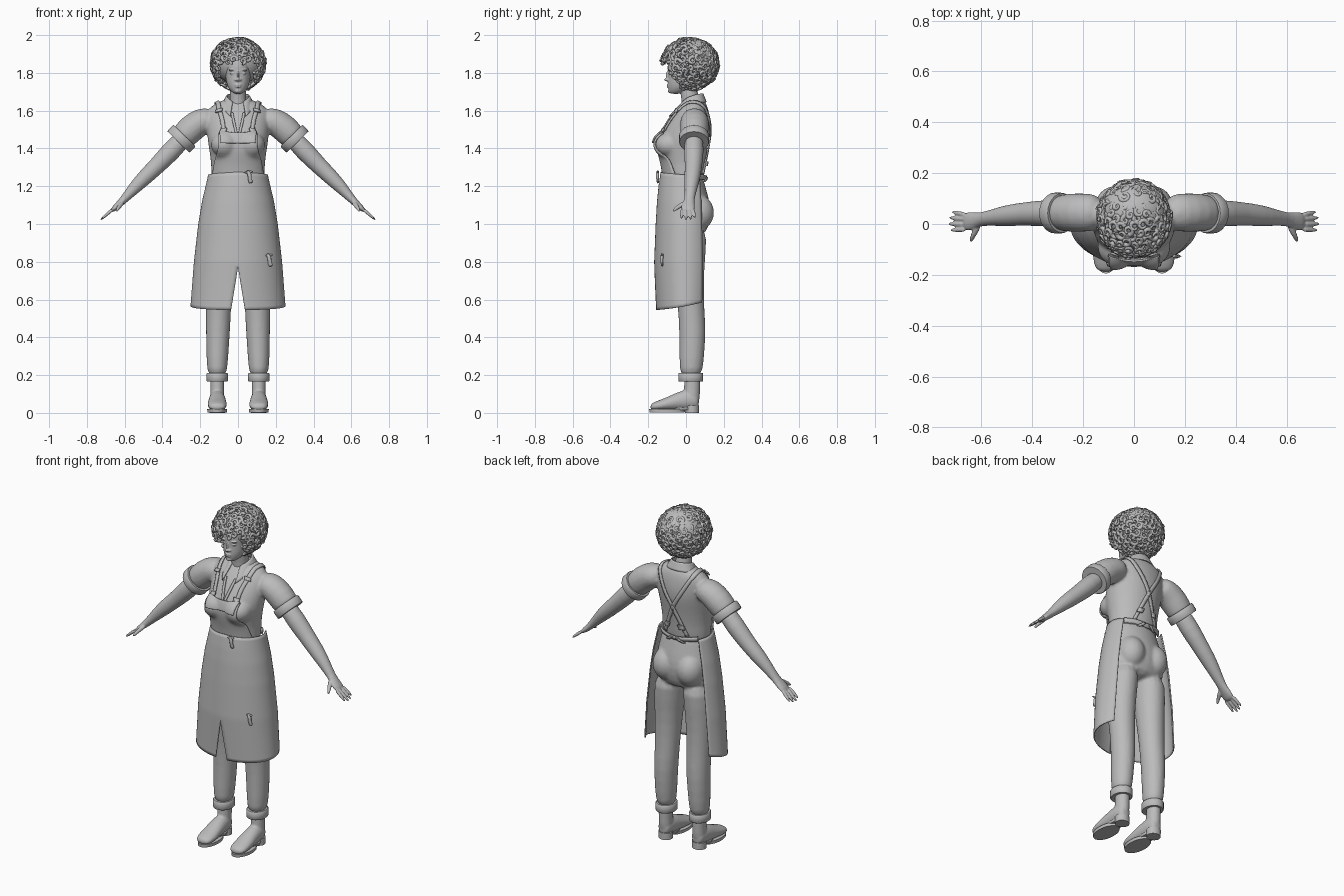
import bpy, bmesh, math, random
from math import sin, cos, pi, radians
from mathutils import Vector, Matrix

if "Cube" in bpy.data.objects:
    bpy.data.objects.remove(bpy.data.objects["Cube"])

X, Y, Z = Vector((1, 0, 0)), Vector((0, 1, 0)), Vector((0, 0, 1))
random.seed(4)
grey = bpy.data.materials.new("plain grey")
grey.use_nodes = True
grey.diffuse_color = (0.5, 0.5, 0.5, 1)
grey.node_tree.nodes["Principled BSDF"].inputs["Base Color"].default_value = (0.5, 0.5, 0.5, 1)


def loft(bm, rings, side=X, normal=None, mirror=False, n=16):
    """Closed tube through rings (x, y, z, half size along side, other half size)."""
    pts = [Vector(r[:3]) for r in rings]
    for s in ((1, -1) if mirror else (1,)):
        loops = []
        for i, r in enumerate(rings):
            t = normal or (pts[min(i + 1, len(pts) - 1)] - pts[max(i - 1, 0)]).normalized()
            u = (side - t * side.dot(t)).normalized()
            v = t.cross(u)
            loop = []
            for k in range(n):
                a = 2 * pi * k / n
                p = pts[i] + u * r[3] * cos(a) + v * r[4] * sin(a)
                loop.append(bm.verts.new((p.x * s, p.y, p.z)))
            loops.append(loop)
        for a, b in zip(loops, loops[1:]):
            for k in range(n):
                bm.faces.new((a[k], a[(k + 1) % n], b[(k + 1) % n], b[k]))
        bm.faces.new(loops[0])
        bm.faces.new(loops[-1])


def blob(bm, c, r, mirror=False):
    for s in ((1, -1) if mirror else (1,)):
        m = Matrix.Translation((c[0] * s, c[1], c[2])) @ Matrix.Diagonal(r).to_4x4()
        bmesh.ops.create_uvsphere(bm, u_segments=20, v_segments=12, radius=1, matrix=m)


def grid(bm, f, nu, nv):
    """Sheet of quads sampled from f(u, v)."""
    vs = [[bm.verts.new(f(i / nu, j / nv)) for i in range(nu + 1)] for j in range(nv + 1)]
    for j in range(nv):
        for i in range(nu):
            bm.faces.new((vs[j][i], vs[j][i + 1], vs[j + 1][i + 1], vs[j + 1][i]))


def finish(bm, name, *mods):
    bmesh.ops.recalc_face_normals(bm, faces=bm.faces)
    me = bpy.data.meshes.new(name)
    bm.to_mesh(me)
    bm.free()
    me.materials.append(grey)
    me.polygons.foreach_set("use_smooth", [True] * len(me.polygons))
    me.set_sharp_from_angle(angle=radians(45))
    ob = bpy.data.objects.new(name, me)
    bpy.context.collection.objects.link(ob)
    for kind, props in mods:
        m = ob.modifiers.new(kind.title(), kind)
        for key, val in props.items():
            setattr(m, key, val)
    return ob


def lerp(table, t):
    """Linear lookup in rows sorted by their first value."""
    for a, b in zip(table, table[1:]):
        if t <= b[0]:
            k = max(0, (t - a[0]) / (b[0] - a[0]))
            return [p + (q - p) * k for p, q in zip(a[1:], b[1:])]
    return list(table[-1][1:])


def span(rows):
    """Turn (z, half width, front y, back y) into loft rings."""
    return [(0, (f + b) / 2, z, w, (b - f) / 2) for z, w, f, b in rows]


SUB = ("SUBSURF", {"levels": 1, "render_levels": 1})
MIRROR = ("MIRROR", {})


def remesh(size, smooth):
    return [SUB, ("REMESH", {"mode": "VOXEL", "voxel_size": size, "use_smooth_shade": True}),
            ("SMOOTH", {"iterations": smooth, "factor": 0.5})]


# Shirt with short sleeves
bm = bmesh.new()
loft(bm, span([(1.20, .155, -.12, .10), (1.28, .142, -.115, .10), (1.36, .15, -.138, .11),
               (1.43, .163, -.155, .122), (1.50, .17, -.125, .134), (1.56, .17, -.088, .13),
               (1.61, .165, -.05, .12), (1.64, .12, -.02, .108), (1.665, .06, -.005, .09)]), normal=Z)
blob(bm, (.075, -.085, 1.42), (.07, .08, .065), True)
loft(bm, [(.12, .045, 1.56, .07, .06), (.19, .045, 1.548, .078, .074), (.25, .045, 1.505, .077, .077),
          (.315, .042, 1.435, .072, .074)], Y, mirror=True)
shirt = finish(bm, "shirt", *remesh(.009, 5))

bm = bmesh.new()
axis = Vector((.7, 0, -.72)).normalized()
loft(bm, [(.283, .043, 1.468, .077, .079), (.287, .043, 1.464, .08, .082),
          (.312, .043, 1.438, .08, .082), (.316, .043, 1.434, .077, .079)], Y, axis, n=24)
finish(bm, "sleeve_cuffs", MIRROR)

# Trousers
bm = bmesh.new()
loft(bm, span([(1.27, .135, -.10, .09), (1.22, .147, -.11, .098), (1.15, .163, -.12, .12),
               (1.07, .175, -.12, .138), (.99, .178, -.11, .125), (.93, .16, -.09, .095)]), normal=Z)
blob(bm, (.078, .065, 1.06), (.078, .085, .095), True)
loft(bm, [(.088, .015, 1.0, .085, .105), (.098, .01, .85, .083, .095), (.104, .015, .7, .074, .08),
          (.103, .028, .55, .068, .07), (.106, .035, .43, .065, .072), (.11, .03, .28, .058, .066),
          (.11, .025, .18, .052, .06)], normal=Z, mirror=True)
finish(bm, "trousers", *remesh(.009, 4))

bm = bmesh.new()
loft(bm, [(.11, .025, z, .053 + d, .062 + d) for z, d in
          ((.165, 0), (.17, .004), (.207, .004), (.212, 0))], normal=Z, n=24)
finish(bm, "trouser_cuffs", MIRROR)

# Shoes: upper, sole and heel
bm = bmesh.new()
loft(bm, [(.11, .03, .04, .04, .042), (.11, .03, .1, .038, .045), (.11, .033, .15, .037, .042),
          (.11, .033, .2, .042, .046)], normal=Z)
loft(bm, [(.11, .07, .06, .026, .038), (.11, .045, .07, .041, .055), (.11, -.01, .068, .045, .055),
          (.11, -.06, .058, .048, .046), (.11, -.11, .045, .053, .034), (.11, -.16, .036, .051, .026),
          (.11, -.19, .03, .032, .016)], X, Y)
finish(bm, "shoe_uppers", *remesh(.006, 3), MIRROR)
bm = bmesh.new()
loft(bm, [(.11, -.1, .002, .052, .093), (.11, -.1, .02, .053, .095)], normal=Z, n=24)
loft(bm, [(.11, -.02, .014, .036, .06), (.11, -.02, .028, .04, .06)], normal=Z, n=16)
loft(bm, [(.11, .033, 0, .04, .037), (.11, .033, .04, .041, .037)], normal=Z, n=24)
finish(bm, "soles_and_heels", MIRROR)

# Forearms and hands
bm = bmesh.new()
loft(bm, [(.27, .042, 1.475, .05, .05), (.36, .042, 1.38, .054, .054), (.425, .04, 1.312, .046, .046),
          (.49, .034, 1.25, .044, .043), (.55, .026, 1.19, .034, .034), (.605, .018, 1.128, .025, .021),
          (.635, .012, 1.10, .036, .018), (.672, .008, 1.066, .04, .013)], Y)
for k, (base, reach) in enumerate(((-.022, .9), (-.002, 1), (.018, .97), (.036, .82))):
    tip = base * 1.25 + .003
    loft(bm, [(.66, base, 1.08, .011, .011), (.66 + .035 * reach, (base + tip) / 2, 1.08 - .029 * reach, .01, .01),
              (.66 + .072 * reach, tip, 1.08 - .062 * reach, .007, .006)], Y, n=8)
loft(bm, [(.61, 0, 1.115, .014, .016), (.627, -.035, 1.095, .013, .012),
          (.637, -.055, 1.08, .011, .01), (.643, -.07, 1.066, .006, .006)], Z, n=8)
finish(bm, "arms_and_hands", *remesh(.0045, 2), MIRROR)

# Neck, head and facial features
bm = bmesh.new()
loft(bm, [(0, .03, 1.57, .06, .06), (0, .028, 1.64, .046, .05), (0, .018, 1.68, .043, .047),
          (0, .01, 1.75, .043, .047)], normal=Z)
loft(bm, span([(1.688, .018, -.083, -.03), (1.70, .036, -.091, 0), (1.72, .052, -.096, .03),
               (1.75, .063, -.098, .05), (1.79, .068, -.094, .07), (1.83, .071, -.1, .08),
               (1.88, .068, -.092, .08), (1.93, .045, -.06, .06)]), normal=Z, n=24)
for c, r in (((0, -.098, 1.764), (.012, .018, .009)), ((0, -.094, 1.785), (.007, .014, .026)),
             ((0, -.092, 1.737), (.02, .011, .005)), ((0, -.092, 1.727), (.017, .011, .006)),
             ((0, -.08, 1.705), (.02, .016, .013))):
    blob(bm, c, r)
blob(bm, (.029, -.083, 1.797), (.014, .009, .006), True)
blob(bm, (.03, -.084, 1.815), (.02, .012, .005), True)
blob(bm, (.013, -.094, 1.763), (.007, .01, .007), True)
finish(bm, "head_and_neck", *remesh(.0035, 2))

# Curly hair: a cap covered with coiled locks
bm = bmesh.new()
blob(bm, (0, .042, 1.862), (.135, .125, .122))
finish(bm, "hair_cap")
locks = bpy.data.curves.new("hair_curls", "CURVE")
locks.dimensions = "3D"
locks.bevel_depth, locks.bevel_resolution, locks.use_fill_caps = .0095, 1, True
locks.materials.append(grey)
count = 250
for i in range(count):
    h = 1 - 2 * (i + .5) / count
    w, a = math.sqrt(1 - h * h), i * 2.39996
    d = Vector((w * cos(a), w * sin(a), h))
    p = Vector((d.x * .138, .02 + d.y * .146, 1.85 + d.z * (.129 if h > 0 else .138)))
    if p.y < -.02 and p.z < 1.855 and abs(p.x) < .092:
        continue
    e = d.orthogonal().normalized()
    e.rotate(Matrix.Rotation(random.uniform(0, 2 * pi), 3, d))
    f, size = d.cross(e), random.uniform(.013, .022)
    lift = random.uniform(-.003, .014)
    sp = locks.splines.new("POLY")
    sp.points.add(11)
    for k, pt in enumerate(sp.points):
        t = k * .55
        q = p + (e * cos(t) + f * sin(t)) * size * (1 - k * .05) + d * lift * k / 11
        pt.co, pt.radius = (*q, 1), 1.15 - .06 * k
    sp.use_smooth = True
bpy.context.collection.objects.link(bpy.data.objects.new("hair_curls", locks))

# Apron skirt: half panel with a front slit, mirrored
shape = [(.54, .25, .156), (.8, .23, .165), (1.0, .207, .157), (1.12, .187, .15), (1.2, .168, .142), (1.28, .15, .13)]


def skirt(u, v):
    z = .545 + .04 * u * u + v * (1.275 - .02 * u - .545 - .04 * u * u)
    w, depth = lerp(shape, z)
    gap = max(0, (.77 - z) / .225) * .037 / w
    t = gap + (radians(122) - gap) * u
    return Vector((w * sin(t), -depth * cos(t), z))


bm = bmesh.new()
grid(bm, skirt, 24, 40)
THICK = ("SOLIDIFY", {"thickness": .007, "offset": 0})
finish(bm, "apron_skirt", MIRROR, THICK)


# Apron bib with its folded top band, laid over the chest
def bib(name, rows, gap):
    def f(u, v):
        z = rows[0][0] + (rows[-1][0] - rows[0][0]) * v
        return Vector(((2 * u - 1) * lerp(rows, z)[0], -.3, z))
    bm = bmesh.new()
    grid(bm, f, 20, 16)
    finish(bm, name, ("SHRINKWRAP", {"target": shirt, "wrap_method": "PROJECT", "use_project_y": True,
                                     "wrap_mode": "ABOVE_SURFACE", "offset": gap}),
           ("SMOOTH", {"iterations": 3}), THICK)


bib("apron_bib", [(1.25, .132), (1.34, .118), (1.41, .102), (1.48, .1)], .009)
bib("bib_top_band", [(1.425, .09), (1.478, .096)], .017)


def ribbon(name, pts, width, across, gap, mirror=True):
    """Cloth strip following the shirt surface."""
    def f(u, v):
        k = min(int(u * (len(pts) - 1)), len(pts) - 2)
        p = Vector(pts[k]).lerp(Vector(pts[k + 1]), u * (len(pts) - 1) - k)
        return p + across * width * (v - .5)
    bm = bmesh.new()
    grid(bm, f, 10 * (len(pts) - 1), 2)
    wrap = ("SHRINKWRAP", {"target": shirt, "wrap_mode": "ABOVE_SURFACE", "offset": gap})
    finish(bm, name, wrap, *([MIRROR] if mirror else []), THICK)


# Straps crossing on the back, buckles, placket and waist tie
ribbon("apron_straps", [(.078, -.16, 1.46), (.09, -.1, 1.56), (.11, 0, 1.65), (.1, .11, 1.61),
                        (.01, .14, 1.45), (-.085, .12, 1.26)], .026, X, .007)
for z, x, y in ((1.50, .08, -.13), (1.60, .1, -.05)):
    ribbon("strap_buckles", [(x, y, z - .012), (x, y, z + .012)], .038, X, .015)
ribbon("back_buckles", [(-.045, .13, 1.33), (-.055, .125, 1.305)], .038, X, .015)
ribbon("shirt_placket", [(.034, -.085, 1.6), (.022, -.11, 1.54), (.008, -.14, 1.48)], .014, X, .004)
ribbon("waist_tie", [(.12, .06, 1.25), (.08, .1, 1.245), (0, .11, 1.24)], .03, Z, .012)
ribbon("tie_ends", [(-.02, .11, 1.25), (-.055, .11, 1.215)], .022, X, .02)


# Shirt collar
def collar(u, v):
    t = (2 * u - 1) * radians(152)
    f = abs(2 * u - 1) ** 2.5
    z = 1.69 - .045 * f - v * (.045 + .03 * f)
    return Vector(((.058 + .03 * v) * sin(t), .033 + (.055 + v * (.018 + .065 * f)) * cos(t), z))


bm = bmesh.new()
grid(bm, collar, 32, 5)
finish(bm, "shirt_collar", THICK)

# Small hanging tools on the waist and the skirt
for name, x, y, z in (("waist_tool", .06, -.148, 1.25), ("skirt_tool", .165, -.125, .81)):
    bm = bmesh.new()
    loft(bm, [(x - .012, y, z + .035, .009, .008), (x + .004, y - .004, z + .01, .012, .009),
              (x, y - .003, z - .012, .009, .007), (x + .012, y, z - .035, .016, .007)], n=10)
    loft(bm, [(x - .03, y, z + .022, .005, .008), (x + .025, y - .004, z + .028, .005, .008)], Y, n=8)
    finish(bm, name, SUB)
